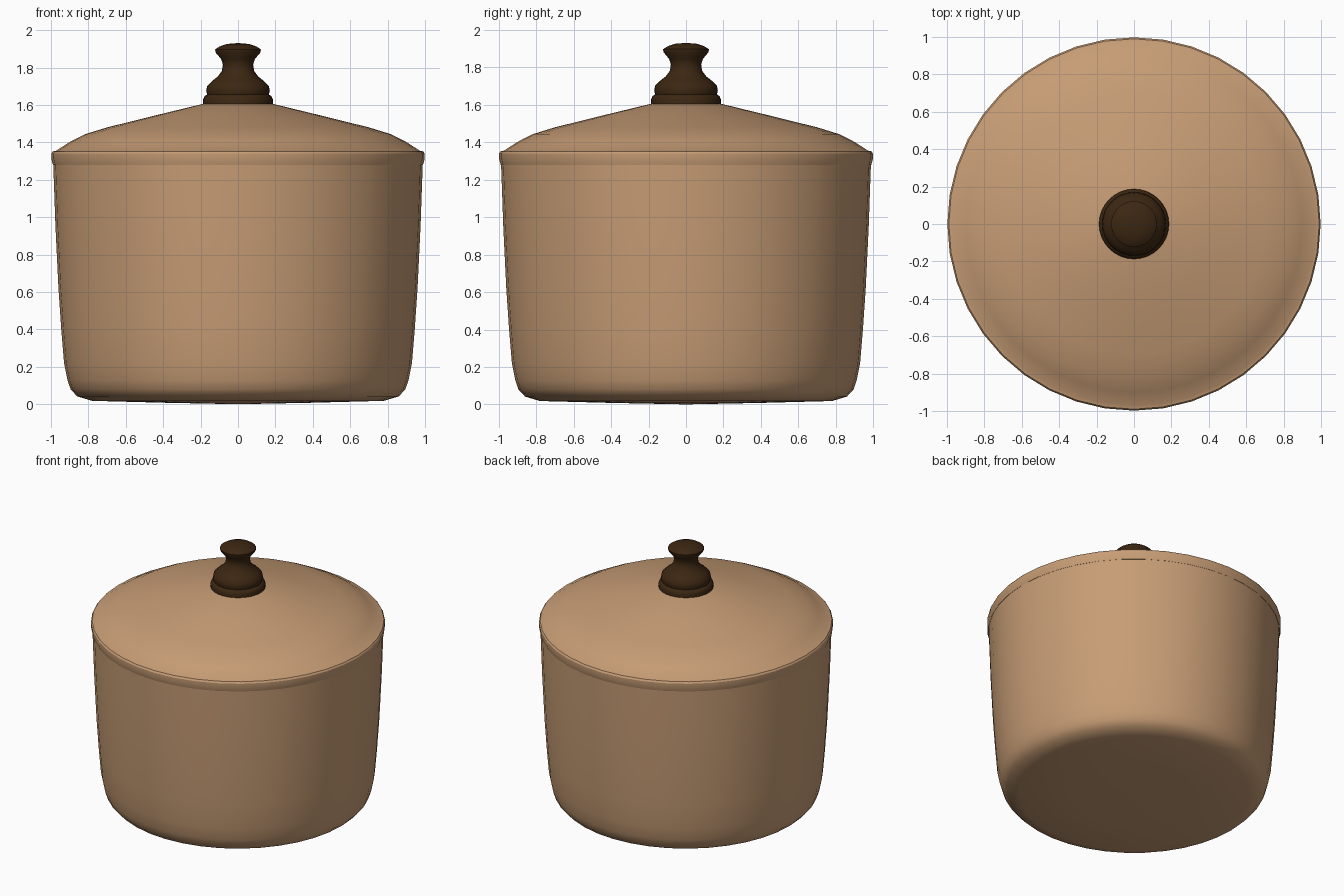
import bpy, bmesh, math

if "Cube" in bpy.data.objects:
    bpy.data.objects.remove(bpy.data.objects["Cube"])


def material(name, rgb):
    m = bpy.data.materials.new(name)
    m.diffuse_color = (*rgb, 1.0)
    m.use_nodes = True
    m.node_tree.nodes["Principled BSDF"].inputs["Base Color"].default_value = m.diffuse_color
    return m


def lathe(name, profile, mat, segments, angle=30):
    """Spin an (r, z) profile around the z axis; r = 0 ends become poles."""
    bm = bmesh.new()
    rings = []
    for r, z in profile:
        if r == 0:
            rings.append([bm.verts.new((0, 0, z))])
        else:
            rings.append([bm.verts.new((r * math.cos(2 * math.pi * i / segments),
                                        r * math.sin(2 * math.pi * i / segments), z))
                          for i in range(segments)])
    for a, b in zip(rings, rings[1:]):
        for i in range(segments):
            j = (i + 1) % segments
            quad = [a[i % len(a)], a[j % len(a)], b[j % len(b)], b[i % len(b)]]
            bm.faces.new(list(dict.fromkeys(quad)))
    bmesh.ops.recalc_face_normals(bm, faces=bm.faces)
    me = bpy.data.meshes.new(name)
    bm.to_mesh(me)
    bm.free()
    ob = bpy.data.objects.new(name, me)
    bpy.context.collection.objects.link(ob)
    me.materials.append(mat)
    bpy.ops.object.select_all(action='DESELECT')
    ob.select_set(True)
    bpy.context.view_layer.objects.active = ob
    bpy.ops.object.shade_smooth_by_angle(angle=math.radians(angle))
    return ob


tan = material("tan_enamel", (0.57, 0.335, 0.178))
dark = material("dark_wood", (0.045, 0.02, 0.006))

# Hollow pot body, tapering to a rounded foot
lathe("pot_body", [(0, 0.0), (0.40, 0.008), (0.78, 0.018), (0.86, 0.042), (0.895, 0.08),
                   (0.912, 0.13), (0.93, 0.22), (0.945, 0.40), (0.96, 0.62), (0.976, 0.95),
                   (0.988, 1.29), (0.95, 1.29), (0.91, 0.62), (0.85, 0.10), (0, 0.06)],
      tan, 40, 40)

# Lid: rolled rim band and shallow dome, closed underneath
lathe("lid", [(0, 1.56), (0.68, 1.44), (0.95, 1.278), (0.989, 1.278), (0.998, 1.31),
              (0.998, 1.34), (0.99, 1.352), (0.973, 1.355), (0.90, 1.402), (0.82, 1.443),
              (0.70, 1.48), (0.45, 1.542), (0.19, 1.605), (0, 1.615)], tan, 40, 28)

# Turned knob
lathe("knob", [(0, 1.60), (0.186, 1.603), (0.187, 1.628), (0.179, 1.647), (0.165, 1.655),
               (0.170, 1.675), (0.165, 1.702), (0.14, 1.727), (0.108, 1.752), (0.086, 1.782),
               (0.081, 1.815), (0.090, 1.845), (0.121, 1.882), (0.122, 1.897),
               (0.10, 1.912), (0.06, 1.926), (0, 1.931)], dark, 32, 40)
